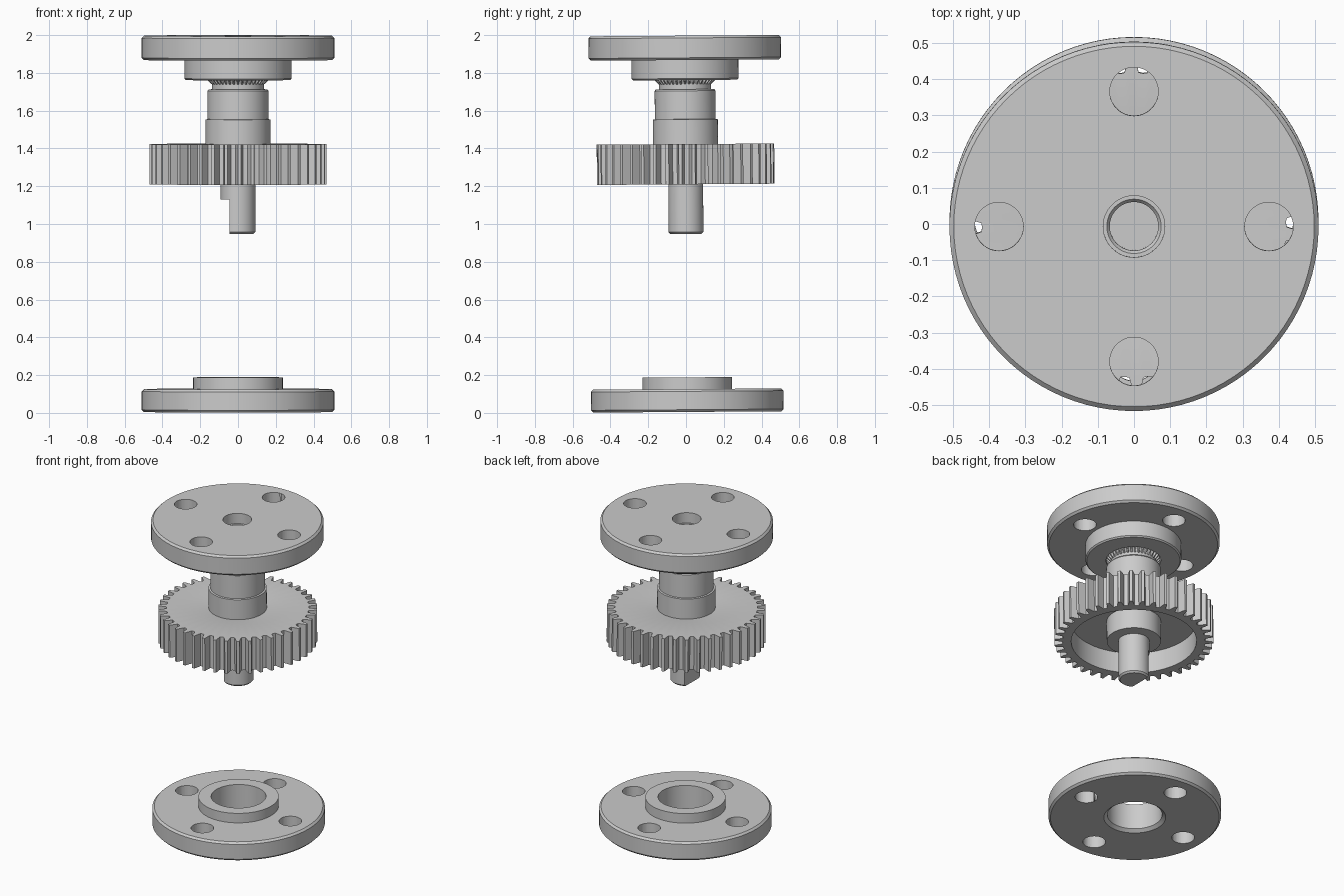
import bpy, bmesh
from math import pi, sin, cos, radians
from mathutils import Matrix

if "Cube" in bpy.data.objects:
    bpy.data.objects.remove(bpy.data.objects["Cube"])

# whole assembly leans very slightly about x
LEAN = (Matrix.Translation((0, 0, 1)) @ Matrix.Rotation(0.007, 4, 'X')
        @ Matrix.Translation((0, 0, -1)))


def stack(name, loops, steps, closed=False):
    """Skin loops. Each loop is (radius or radius list, z); steps = angles."""
    bm = bmesh.new()
    n = len(steps)
    rings = []
    for r, z in loops:
        rs = r if isinstance(r, list) else [r] * n
        rings.append([bm.verts.new((q * cos(a), q * sin(a), z))
                      for q, a in zip(rs, steps)])
    pairs = list(zip(rings, rings[1:]))
    if closed:
        pairs.append((rings[-1], rings[0]))
    else:
        bm.faces.new(rings[0])
        bm.faces.new(rings[-1])
    for a, b in pairs:
        for i in range(n):
            j = (i + 1) % n
            bm.faces.new((a[i], a[j], b[j], b[i]))
    bmesh.ops.recalc_face_normals(bm, faces=bm.faces)
    me = bpy.data.meshes.new(name)
    bm.to_mesh(me)
    bm.free()
    ob = bpy.data.objects.new(name, me)
    bpy.context.collection.objects.link(ob)
    ob.matrix_world = LEAN
    return ob


def circle(n=96):
    return [2 * pi * i / n for i in range(n)]


def toothed(count, profile, turn=0.0):
    """Repeat a (pitch fraction, radius) tooth; gives angles and radii."""
    pitch = 2 * pi / count
    angles = [turn + (k + f) * pitch for k in range(count) for f, _ in profile]
    return angles, [r for _ in range(count) for _, r in profile]


def cut(ob, cutter):
    cutter.hide_render = True
    cutter.hide_set(True)
    mod = ob.modifiers.new("cut", 'BOOLEAN')
    mod.operation = 'DIFFERENCE'
    mod.solver = 'EXACT'
    mod.object = cutter


def smooth(ob):
    bpy.ops.object.select_all(action='DESELECT')
    ob.select_set(True)
    bpy.context.view_layer.objects.active = ob
    bpy.ops.object.shade_smooth_by_angle(angle=radians(25))


def bolt_holes(ob, z):
    for k in range(4):
        c = stack("bolt_hole_cutter", [(0.067, z - 0.15), (0.067, z + 0.15)], circle(48))
        a = k * pi / 2
        c.matrix_world = LEAN @ Matrix.Translation((0.373 * cos(a), 0.373 * sin(a), 0))
        cut(ob, c)


# upper flange with hub, splined socket and centre bore
top = stack("upper_flange", [
    (0.085, 1.997), (0.498, 1.997), (0.51, 1.985), (0.51, 1.88), (0.498, 1.868),
    (0.283, 1.868), (0.283, 1.77), (0.275, 1.762), (0.162, 1.762),
    (0.162, 1.93), (0.085, 1.93)], circle(), True)
smooth(top)
bolt_holes(top, 1.93)

# lower flange with raised boss and countersunk bore
low = stack("lower_flange", [
    (0.183, 0.005), (0.498, 0.005), (0.51, 0.017), (0.51, 0.114), (0.498, 0.126),
    (0.237, 0.126), (0.237, 0.188), (0.162, 0.188), (0.162, 0.022)], circle(), True)
smooth(low)
bolt_holes(low, 0.07)

# spur gear, dished underneath around its hub
ang, teeth = toothed(42, [(-.5, .420), (-.31, .422), (-.25, .435), (-.19, .452),
                          (-.12, .47), (.12, .47), (.19, .452), (.25, .435),
                          (.31, .422)], radians(0.9 + 360 / 84))
gear = stack("gear", [
    (0.165, 1.423), (teeth, 1.423), (teeth, 1.21), (0.37, 1.21), (0.37, 1.345),
    (0.16, 1.345), (0.16, 1.21), (0.085, 1.21), (0.085, 1.40)], ang, True)
smooth(gear)

# stepped shaft with chamfered lower end
shaft = stack("shaft", [
    (0.082, 0.947), (0.092, 0.957), (0.092, 1.40), (0.172, 1.40), (0.172, 1.553),
    (0.161, 1.555), (0.161, 1.705), (0.155, 1.713), (0.138, 1.713), (0.138, 1.75)],
    circle())
smooth(shaft)

# flat on the shaft end
flat = stack("flat_cutter", [(0.2, 0.8), (0.2, 1.13)],
             [pi / 4 + k * pi / 2 for k in range(4)])
flat.matrix_world = LEAN @ Matrix.Translation((-0.045 - 0.2 * cos(pi / 4), 0, 0))
cut(shaft, flat)

# spline running into the socket, with a blind centre hole
ang, ridge = toothed(40, [(-.3, .143), (-.15, .158), (.15, .158), (.3, .143)])
chamfer = [0.136 + (r - 0.143) * 0.25 for r in ridge]
spline = stack("spline", [
    (0.05, 1.74), (chamfer, 1.74), (ridge, 1.758), (ridge, 1.93), (0.075, 1.93),
    (0.067, 1.92), (0.067, 1.80), (0.001, 1.80)], ang)
smooth(spline)
